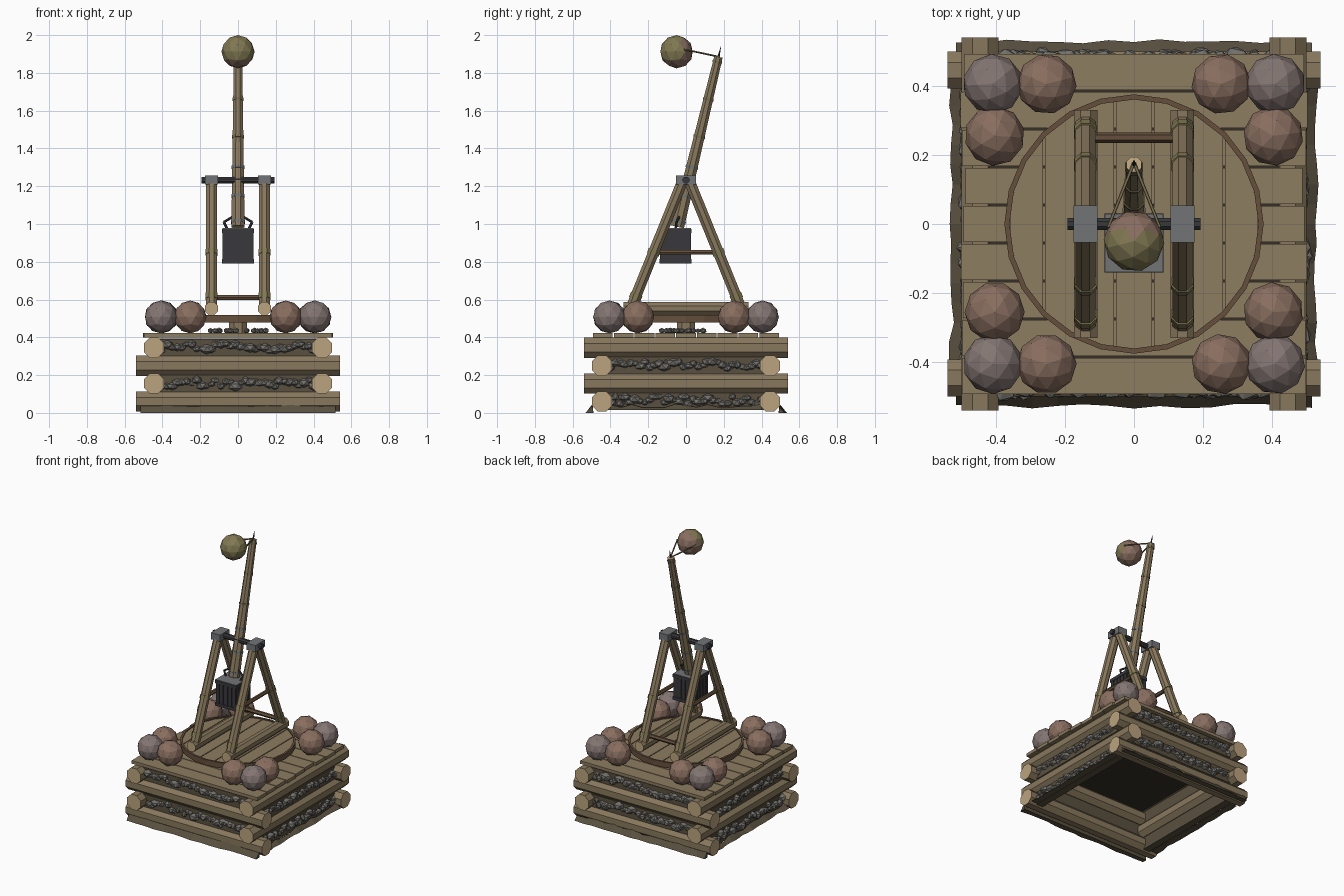
import bpy, bmesh, random
from math import pi, sqrt, cos, sin
from mathutils import Vector, Matrix

if "Cube" in bpy.data.objects:
    bpy.data.objects.remove(bpy.data.objects["Cube"])
random.seed(4)
V = Vector

def mat(name, *c):
    m = bpy.data.materials.new(name)
    m.diffuse_color = (*c, 1)
    m.use_nodes = True
    m.node_tree.nodes["Principled BSDF"].inputs["Base Color"].default_value = m.diffuse_color
    return m

WOOD = mat("wood", .25, .19, .11)
DARKWOOD = mat("dark_wood", .13, .08, .045)
PLANK = mat("plank", .27, .205, .12)
CUT = mat("cut_wood", .5, .37, .21)
IRON = mat("iron", .04, .04, .045)
STEEL = mat("steel", .17, .175, .18)
RUBBLE = mat("rubble", .17, .165, .15)
SOIL = mat("soil", .035, .028, .02)
DIRT = mat("dirt", .10, .08, .05)
RED = mat("red_stone", .25, .155, .115)
GREY = mat("grey_stone", .23, .18, .17)
MOSS = mat("moss", .22, .19, .085)
ROPE = mat("rope", .19, .16, .08)

def finish(name, bm, *mats):
    bmesh.ops.recalc_face_normals(bm, faces=bm.faces)
    me = bpy.data.meshes.new(name)
    bm.to_mesh(me)
    bm.free()
    for m in mats:
        me.materials.append(m)
    ob = bpy.data.objects.new(name, me)
    bpy.context.collection.objects.link(ob)
    return ob

def rod(name, p, q, r1, r2=None, n=8, m=WOOD, cap=None):
    """Tapered n-sided bar from p to q, optional cap colour."""
    p, q = V(p), V(q)
    d = q - p
    bm = bmesh.new()
    M = Matrix.Translation((p + q) / 2) @ d.to_track_quat('Z', 'Y').to_matrix().to_4x4() @ Matrix.Rotation(pi / n, 4, 'Z')
    bmesh.ops.create_cone(bm, cap_ends=True, segments=n, radius1=r1, radius2=r1 if r2 is None else r2, depth=d.length, matrix=M)
    bm.normal_update()
    for f in bm.faces:
        f.material_index = int(abs(f.normal.dot(d.normalized())) > .9)
    return finish(name, bm, m, cap or m)

def box(name, c, s, m):
    bm = bmesh.new()
    bmesh.ops.create_cube(bm, size=1, matrix=Matrix.Translation(c) @ Matrix.Diagonal((*s, 1)))
    return finish(name, bm, m)

def prism(name, outline, z0, z1, m):
    bm = bmesh.new()
    f = bm.faces.new([bm.verts.new((x, y, z0)) for x, y in outline])
    up = bmesh.ops.extrude_face_region(bm, geom=[f])['geom']
    bmesh.ops.translate(bm, vec=(0, 0, z1 - z0), verts=[v for v in up if isinstance(v, bmesh.types.BMVert)])
    return finish(name, bm, m)

def stones(name, spots, m):
    """Many small irregular stones in one mesh: (position, size)."""
    bm = bmesh.new()
    for p, s in spots:
        S = Matrix.Diagonal((s * random.uniform(.8, 1.5), s * random.uniform(.8, 1.5), s * random.uniform(.7, 1), 1))
        R = Matrix.Rotation(random.uniform(0, 6), 4, 'Z')
        bmesh.ops.create_icosphere(bm, subdivisions=1, radius=1, matrix=Matrix.Translation(p) @ R @ S)
    return finish(name, bm, m)

def ball(name, p, m, r=.087):
    bm = bmesh.new()
    R = Matrix.Rotation(random.uniform(0, 6), 4, 'Z')
    bmesh.ops.create_icosphere(bm, subdivisions=2, radius=r, matrix=Matrix.Translation(p) @ R)
    return finish(name, bm, m, MOSS)

# Log crib: alternating pairs of logs
for s in (-1, 1):
    for z in (.06, .25):
        rod("cross_log", (-.54, s * .445, z), (.54, s * .445, z), .058, m=WOOD, cap=CUT)
    for z in (.155, .345):
        rod("side_log", (s * .445, -.54, z), (s * .445, .54, z), .058, m=WOOD, cap=CUT)
    # Earth packing behind the rubble
    for z in (.155, .345):
        box("earth_packing_x", (0, s * .452, z), (.86, .05, .09), DIRT)
    for z in (.06, .25):
        box("earth_packing_y", (s * .452, 0, z), (.05, .86, .09), DIRT)
box("soil_fill", (0, 0, .345), (.84, .84, .10), SOIL)

# Rubble wedged in the gaps between logs
spots = []
for s in (-1, 1):
    for i in range(32):
        t = -.4 + .8 * i / 31
        for z in (.155, .345):
            spots.append(((t, s * random.uniform(.465, .478), z + random.uniform(-.018, .022)), random.uniform(.021, .031)))
        for z in (.065, .25):
            spots.append(((s * random.uniform(.465, .478), t, z + random.uniform(-.018, .022)), random.uniform(.021, .031)))
stones("rubble", spots, RUBBLE)

# Ragged dirt skirt along the front and back foot, low earth bulge on the sides
for k in range(4):
    low, high, inner = ((0, .05, .49), (.015, .05, .48))[k % 2]
    half = (.515, .40)[k % 2]
    bm = bmesh.new()
    R = Matrix.Rotation(k * pi / 2, 4, 'Z')
    rows = []
    for i in range(15):
        x = -half + 2 * half * i / 14
        rows.append([bm.verts.new(R @ V(p)) for p in (
            (x, -.52 - random.uniform(0, .016), low), (x, -.495, high - random.uniform(0, .025)), (x, -inner, low))])
    for a, b in zip(rows, rows[1:]):
        for j in range(3):
            bm.faces.new((a[j], b[j], b[(j + 1) % 3], a[(j + 1) % 3]))
    bm.faces.new(rows[0])
    bm.faces.new(rows[-1])
    finish("dirt_skirt", bm, DIRT)

# Deck planks
for i in range(9):
    w = random.uniform(.485, .505)
    box("deck_plank", (0, -.44 + .11 * i, .411), (2 * w, .104, .022), PLANK)

# Turntable: centre post, loose stones, planked disc and rim
rod("centre_post", (0, 0, .41), (0, 0, .50), .052, n=8)
stones("loose_stones", [((cos(a) * r, sin(a) * r, .435), .017) for a, r in
       [(random.uniform(0, 6.28), random.uniform(.08, .15)) for _ in range(16)]], RUBBLE)
R = .362
edges = [-.36, -.26, -.16, -.055, .055, .16, .26, .36]
for a, b in zip(edges, edges[1:]):
    xs = [a + .003 + (b - a - .006) * i / 4 for i in range(5)]
    ys = [sqrt(max(R * R - x * x, .0001)) for x in xs]
    prism("turntable_plank", list(zip(xs, ys)) + [(x, -y) for x, y in zip(xs[::-1], ys[::-1])], .486, .51, PLANK)
bm = bmesh.new()
ring = [[bm.verts.new((r * cos(i * pi / 12), r * sin(i * pi / 12), z)) for r, z in
         ((.375, .478), (.375, .517), (.36, .517), (.36, .478))] for i in range(24)]
for a, b in zip(ring, ring[1:] + ring[:1]):
    for j in range(4):
        bm.faces.new((a[j], b[j], b[(j + 1) % 4], a[(j + 1) % 4]))
finish("turntable_rim", bm, DARKWOOD)

# A-frames with sills, braces, bindings and bearing blocks
for s in (-1, 1):
    x = s * .14
    rod("sill", (x, -.33, .553), (x, .33, .553), .037, cap=CUT)
    rod("side_brace", (x, -.17, .85), (x, .17, .85), .014, n=6, m=DARKWOOD)
    box("bearing_block", (x, 0, 1.232), (.07, .108, .048), STEEL)
    for t in (-1, 1):
        foot, top = V((x, t * .285, .57)), V((x, t * .015, 1.235))
        rod("leg", foot, top, .031)
        for k, h in ((.07, .03), (.42, .025)):
            c = foot.lerp(top, k)
            d = (top - foot).normalized() * h / 2
            rod("leg_binding", c - d, c + d, .035, m=MOSS)
rod("cross_brace", (-.14, .25, .61), (.14, .25, .61), .015, n=6, m=DARKWOOD)
rod("axle", (-.193, 0, 1.232), (.193, 0, 1.232), .019, m=IRON)

# Throwing arm with iron hoops and prong
butt, tip = V((0, -.045, .985)), V((0, .172, 1.885))
axis = (tip - butt).normalized()
rod("throwing_arm", butt, tip, .038, .024, cap=CUT)
for k in (.03, .18, .35, .53, .75, .97):
    c = butt.lerp(tip, k)
    r = .038 - .014 * k + .003
    rod("arm_hoop", c - axis * .007, c + axis * .007, r, m=STEEL if k < .5 else ROPE)
rod("prong", tip - axis * .01, tip + axis * .055, .008, .001, n=6, m=IRON)

# Counterweight crate with hanger rods
cx, cy = 0, -.055
box("counterweight", (0, cy, .882), (.155, .155, .17), IRON)
for z in (.803, .963):
    box("crate_band", (0, cy, z), (.17, .17, .022), IRON)
box("crate_lid", (0, cy, .973), (.164, .164, .01), STEEL)
for s in (-1, 1):
    for i in range(5):
        t = -.066 + .033 * i
        box("crate_slat_x", (s * .079, cy + t, .882), (.006, .024, .15), IRON)
        box("crate_slat_y", (t, cy + s * .079, .882), (.024, .006, .15), IRON)
    rod("hanger", (s * .055, cy, .97), (s * .075, -.05, 1.01), .007, n=6, m=IRON)
    rod("hanger_top", (s * .075, -.05, 1.01), (s * .025, -.035, 1.04), .007, n=6, m=IRON)

# Sling and mossy projectile
shot = ball("projectile", (0, -.05, 1.912), RED, .088)
for f in shot.data.polygons:
    f.material_index = int(f.normal.y < .25 and f.normal.z > -.6)
for s in (-1, 1):
    rod("sling_rope", (0, .178, 1.885), (s * .075, -.01, 1.925), .005, n=5, m=ROPE)

# Stacked shot at the four deck corners
for sx in (-1, 1):
    for sy in (-1, 1):
        ball("corner_shot", (sx * .408, sy * .405, .508), GREY)
        ball("shot", (sx * .253, sy * .405, .508), RED)
        ball("shot", (sx * .403, sy * .255, .508), RED)
